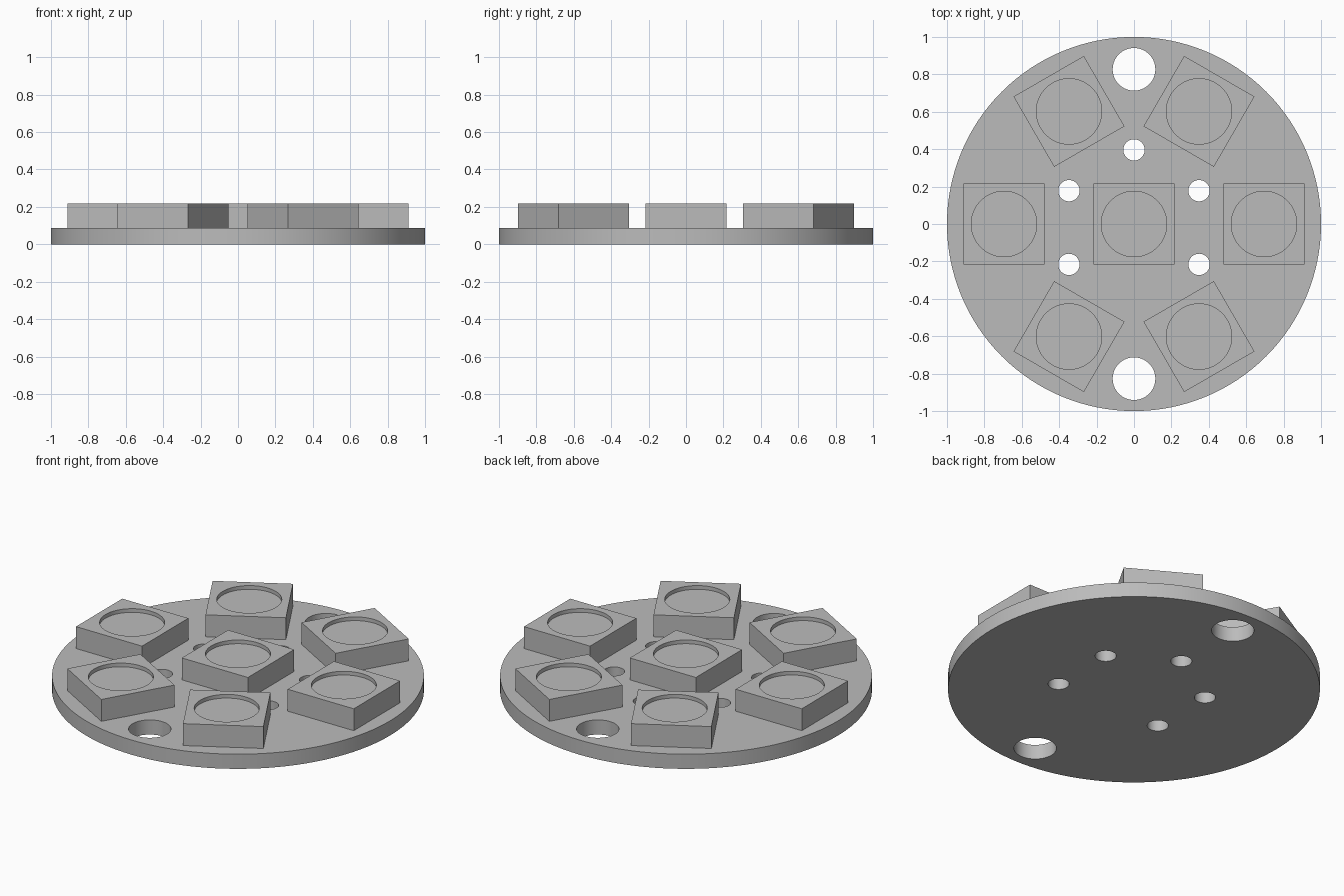
import bpy
from math import cos, sin, radians

cube = bpy.data.objects.get("Cube")
if cube:
    bpy.data.objects.remove(cube)

PLATE_H, TOP, SIDE, RING = 0.087, 0.217, 0.434, 0.695
RECESS_R, RECESS_D = 0.175, 0.022

grey = bpy.data.materials.new("plain_grey")
grey.use_nodes = True
colour = (0.5, 0.5, 0.5, 1)
grey.diffuse_color = colour
grey.node_tree.nodes["Principled BSDF"].inputs["Base Color"].default_value = colour


def cylinder(name, x, y, radius, z0, z1, sides=64):
    bpy.ops.mesh.primitive_cylinder_add(vertices=sides, radius=radius, depth=z1 - z0,
                                        location=(x, y, (z0 + z1) / 2))
    bpy.context.object.name = name
    return bpy.context.object


def cut(target, cutter):
    mod = target.modifiers.new("cut", "BOOLEAN")
    mod.operation, mod.solver, mod.object = "DIFFERENCE", "EXACT", cutter
    bpy.ops.object.select_all(action="DESELECT")
    target.select_set(True)
    bpy.context.view_layer.objects.active = target
    bpy.ops.object.modifier_apply(modifier=mod.name)
    bpy.data.objects.remove(cutter)


def finish(obj):
    obj.data.materials.clear()
    obj.data.materials.append(grey)
    bpy.ops.object.select_all(action="DESELECT")
    obj.select_set(True)
    bpy.context.view_layer.objects.active = obj
    bpy.ops.object.shade_smooth_by_angle(angle=radians(30))


# Round base plate with two mounting holes and five small holes
plate = cylinder("base_plate", 0, 0, 1, 0, PLATE_H, 128)
holes = [(0, s * 0.827, 0.114) for s in (1, -1)]
holes += [(0, 0.396, 0.057)]
holes += [(sx * 0.348, y, 0.057) for sx in (1, -1) for y in (0.178, -0.216)]
for x, y, r in holes:
    cut(plate, cylinder("hole_cutter", x, y, r, -0.1, 0.2))
finish(plate)


# Square block with a shallow round recess in its top
def block(name, x, y, angle):
    bpy.ops.mesh.primitive_cube_add(size=1, location=(x, y, (PLATE_H + TOP) / 2),
                                    rotation=(0, 0, angle))
    obj = bpy.context.object
    obj.name = name
    obj.scale = (SIDE, SIDE, TOP - PLATE_H)
    bpy.ops.object.transform_apply(location=False, rotation=False, scale=True)
    cut(obj, cylinder("recess_cutter", x, y, RECESS_R, TOP - RECESS_D, TOP + 0.1))
    finish(obj)


# One block in the centre and six around it, turned to face outward
block("centre_block", 0, 0, 0)
for i in range(6):
    a = radians(60 * i)
    block(f"outer_block_{i + 1}", RING * cos(a), RING * sin(a), a)
